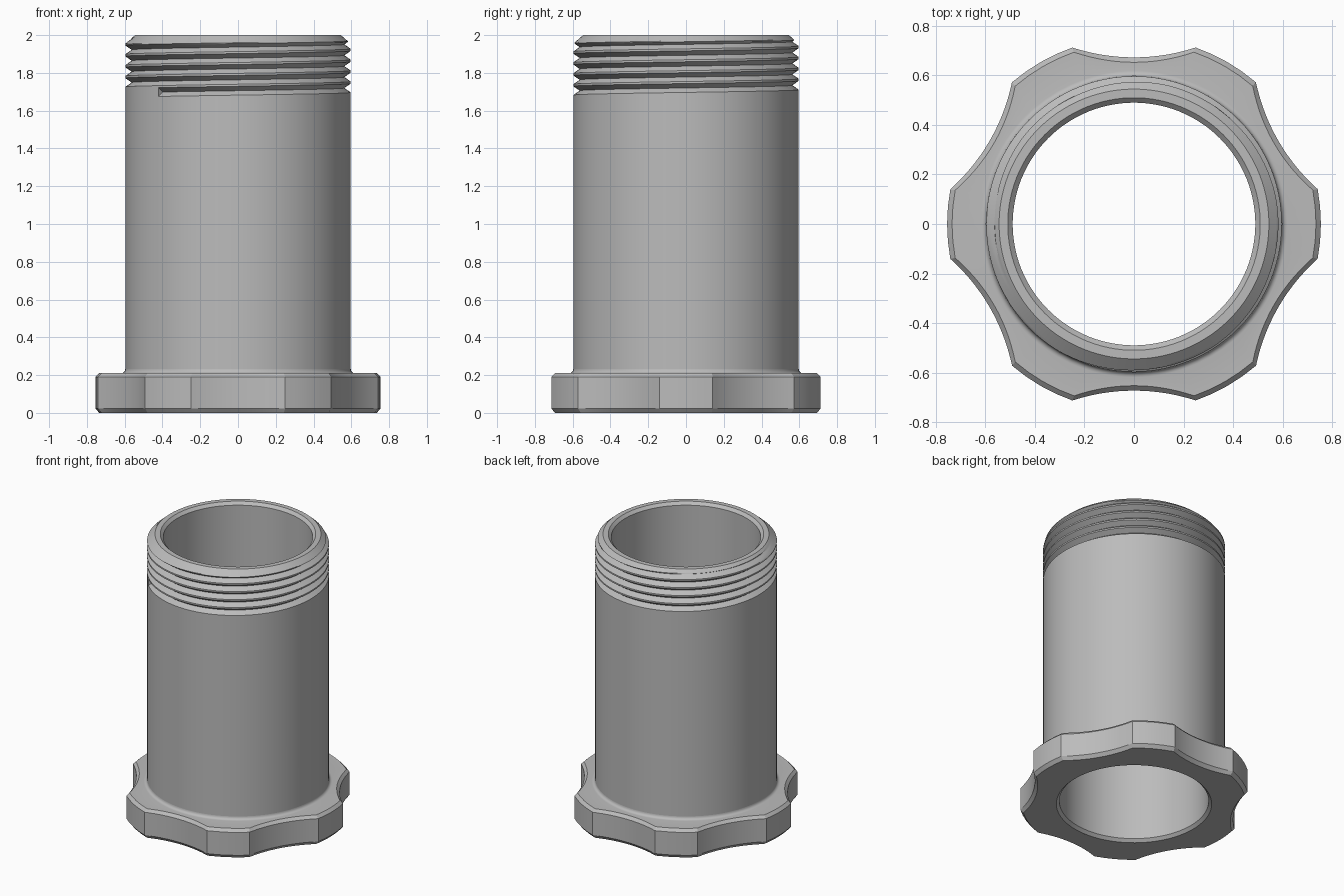
import bpy, bmesh, math
from math import sin, cos, pi, radians

cube = bpy.data.objects.get("Cube")
if cube:
    bpy.data.objects.remove(cube)

OUTER, BORE, BEVEL = 0.597, 0.49, 0.02
TOP, RIM = 2.0, 0.545
PITCH, DEPTH, GROOVE, START = 0.0577, 0.034, 0.047, 1.675

grey = bpy.data.materials.new("plain grey")
grey.use_nodes = True
colour = (0.5, 0.5, 0.5, 1)
grey.diffuse_color = colour
grey.node_tree.nodes["Principled BSDF"].inputs["Base Color"].default_value = colour


def skin(name, columns, extra=()):
    """Join neighbouring columns of points with quads and weld them."""
    bm = bmesh.new()
    grid = [[bm.verts.new(p) for p in col] for col in columns]
    for a, b in zip(grid, grid[1:]):
        for i in range(len(a) - 1):
            bm.faces.new((a[i], b[i], b[i + 1], a[i + 1]))
    for points in extra:
        bm.faces.new([bm.verts.new(p) for p in points])
    bmesh.ops.remove_doubles(bm, verts=bm.verts, dist=0.0001)
    bmesh.ops.dissolve_degenerate(bm, edges=bm.edges, dist=0.0001)
    mesh = bpy.data.meshes.new(name)
    bm.to_mesh(mesh)
    bm.free()
    mesh.materials.append(grey)
    obj = bpy.data.objects.new(name, mesh)
    bpy.context.collection.objects.link(obj)
    bpy.ops.object.select_all(action='DESELECT')
    obj.select_set(True)
    bpy.context.view_layer.objects.active = obj
    bpy.ops.object.shade_smooth_by_angle(angle=radians(25))
    return obj


def polar(r, a, z):
    return (r * cos(a), r * sin(a), z)


# Flange outline: six round lobes with a shallow scallop between each pair
LOBE, LOBE_HALF = 0.755, radians(10.7)
SCALLOP, CENTRE, SWEEP = 0.795, 1.468, radians(18.25)
outline = []
for k in range(6):
    mid = k * pi / 3
    for i in range(4):
        outline.append((LOBE, mid + LOBE_HALF * (i / 2 - 1)))
    for i in range(14):
        t = SWEEP * (i / 7 - 1)
        x, y = CENTRE - SCALLOP * cos(t), SCALLOP * sin(t)
        outline.append((math.hypot(x, y), mid + pi / 6 + math.atan2(y, x)))
outline.append((outline[0][0], outline[0][1] + 2 * pi))

# Flange with bevelled rims and a small fillet into the tube
FILLET, FLANGE_TOP = 0.022, 0.21
flange = []
for r, a in outline:
    prof = [(BORE + BEVEL, 0), (r - BEVEL, 0), (r, 0.024),
            (r, FLANGE_TOP - BEVEL), (r - BEVEL, FLANGE_TOP)]
    for i in range(6):
        t = i / 5 * pi / 2
        prof.append((OUTER + FILLET * (1 - sin(t)), FLANGE_TOP + FILLET * (1 - cos(t))))
    flange.append([polar(pr, a, z) for pr, z in prof])
skin("flange", flange)

# Tube with a helical V groove, trimmed by the lead-in chamfer at the top
FIRST, STEPS, SUB, TURNS = radians(225), 108, 10, 7
samples = [GROOVE * i / SUB for i in range(SUB + 1)] + [(GROOVE + PITCH) / 2]


def thread_point(z, s, a):
    z = min(z, TOP)
    cut = DEPTH * max(0, 1 - abs(2 * s / GROOVE - 1))
    return polar(min(OUTER - cut, RIM + (TOP - z) * 1.15), a, z)


tube = []
for n in range(STEPS + 1):
    turn = n / STEPS
    a = FIRST + turn * 2 * pi
    col = [polar(OUTER, a, FLANGE_TOP + FILLET)]
    for k in range(TURNS):
        base = START + PITCH * (turn + k)
        col += [thread_point(base + s, s, a) for s in samples]
    col += [polar(r, a, z) for r, z in
            [(RIM, TOP), (BORE + BEVEL, TOP), (BORE, TOP - BEVEL),
             (BORE, BEVEL), (BORE + BEVEL, 0)]]
    tube.append(col)

# Small end wall where the groove begins
end_wall = [thread_point(START + s, s, FIRST) for s in samples[:-1]]
skin("threaded_tube", tube, [end_wall])
